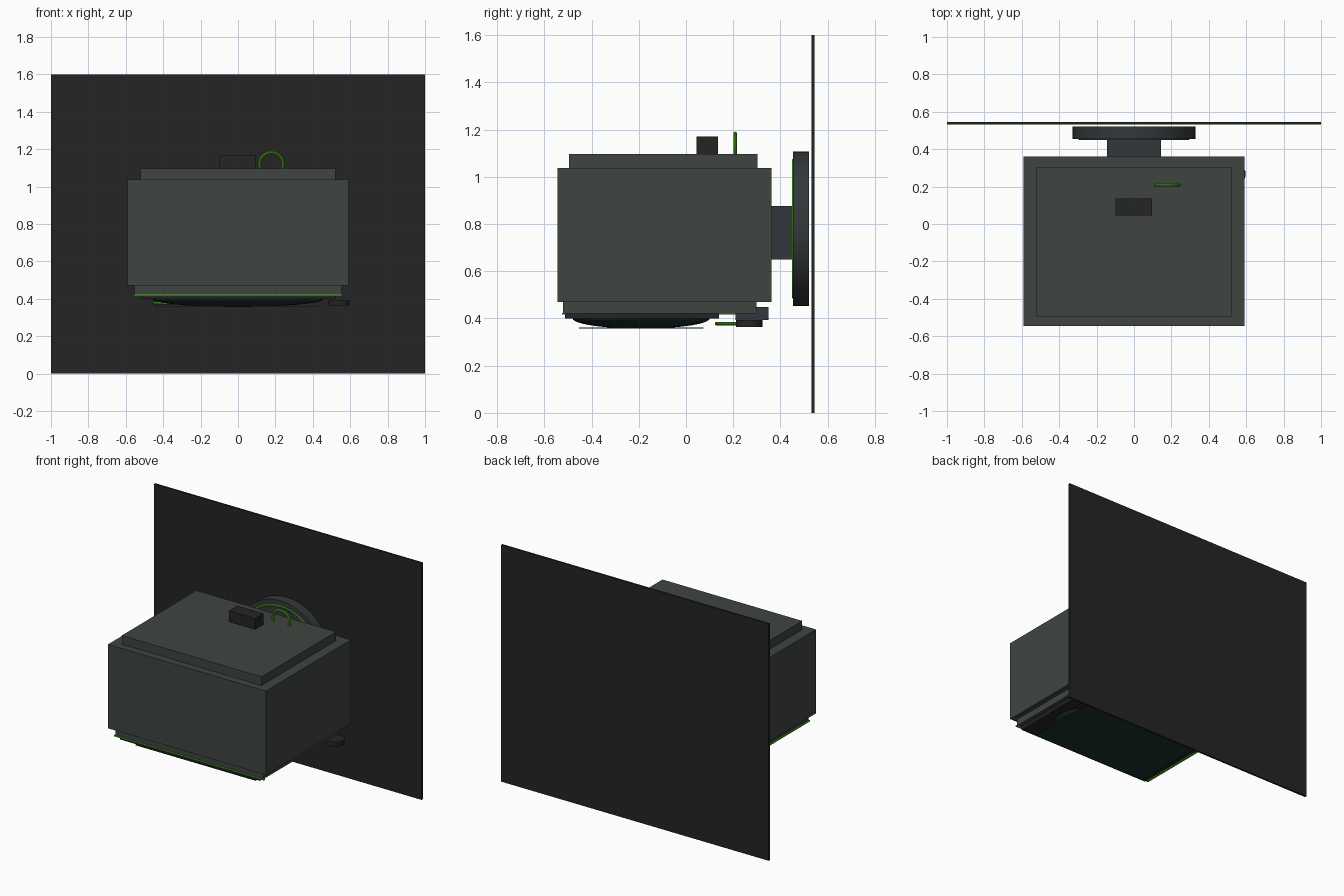
import bpy
from math import pi

if "Cube" in bpy.data.objects:
    bpy.data.objects.remove(bpy.data.objects["Cube"])


def mat(name, r, g, b):
    m = bpy.data.materials.new(name)
    m.diffuse_color = (r, g, b, 1)
    m.use_nodes = True
    m.node_tree.nodes["Principled BSDF"].inputs["Base Color"].default_value = m.diffuse_color
    return m


BODY = mat("dark_housing", 0.05, 0.06, 0.053)
STEEL = mat("dark_steel", 0.033, 0.039, 0.042)
BLACK = mat("black_trim", 0.018, 0.018, 0.018)
GLASS = mat("dark_glass", 0.012, 0.03, 0.028)
GREEN = mat("green_accent", 0.08, 0.5, 0.015)


def finish(name, m, smooth=False):
    o = bpy.context.object
    o.name = name
    o.data.materials.append(m)
    bpy.ops.object.transform_apply(location=False, rotation=True, scale=True)
    if smooth:
        bpy.ops.object.shade_smooth_by_angle()
    return o


def box(name, x, y, z, m):
    """Box from (min, max) pairs on each axis."""
    bpy.ops.mesh.primitive_cube_add(size=1, location=[(a + b) / 2 for a, b in (x, y, z)])
    bpy.context.object.scale = [b - a for a, b in (x, y, z)]
    return finish(name, m)


def cylinder(name, loc, r, depth, m, rot=(0, 0, 0)):
    bpy.ops.mesh.primitive_cylinder_add(vertices=48, radius=r, depth=depth, location=loc, rotation=rot)
    return finish(name, m, True)


def ring(name, loc, major, minor, m, rot=(0, 0, 0)):
    bpy.ops.mesh.primitive_torus_add(major_segments=48, minor_segments=10, major_radius=major,
                                     minor_radius=minor, location=loc, rotation=rot)
    return finish(name, m, True)


# Wall and round mount
box("wall_panel", (-1, 1), (0.532, 0.545), (0, 1.6), BLACK)
cylinder("mount_disc", (0, 0.487, 0.78), 0.328, 0.066, STEEL, (pi / 2, 0, 0))
ring("mount_ring", (0, 0.457, 0.78), 0.29, 0.008, GREEN, (pi / 2, 0, 0))
box("mount_neck", (-0.145, 0.145), (0.35, 0.465), (0.65, 0.877), STEEL)

# Housing
box("housing", (-0.59, 0.59), (-0.545, 0.362), (0.47, 1.037), BODY)
box("top_lid", (-0.522, 0.522), (-0.495, 0.302), (1.037, 1.096), BODY)
box("lower_skirt", (-0.553, 0.553), (-0.52, 0.298), (0.422, 0.47), BODY)

# Top fittings
box("top_block", (-0.1, 0.097), (0.045, 0.135), (1.096, 1.17), BLACK)
ring("top_ring", (0.178, 0.208, 1.12), 0.063, 0.008, GREEN, (pi / 2, 0, 0))

# Downward screen
box("screen_bezel", (-0.522, 0.522), (-0.512, 0.14), (0.4, 0.424), BLACK)
bpy.ops.mesh.primitive_uv_sphere_add(segments=48, ring_count=24, radius=1, location=(0, -0.19, 0.4))
bpy.context.object.scale = (0.46, 0.29, 0.043)
finish("glass_dome", GLASS, True)
box("glass_plate", (-0.45, 0.45), (-0.453, 0.074), (0.358, 0.362), GLASS)

# Accent strips under the skirt
box("front_strip", (-0.56, 0.56), (-0.525, -0.512), (0.416, 0.424), GREEN)
box("side_strip", (-0.56, -0.545), (-0.525, 0.298), (0.416, 0.424), GREEN)

# Rear underside fittings
box("rear_bar", (-0.5, 0.5), (0.21, 0.35), (0.394, 0.449), STEEL)
cylinder("knob", (0.541, 0.267, 0.379), 0.056, 0.03, BLACK)
ring("lower_ring", (-0.385, 0.195, 0.378), 0.065, 0.008, GREEN)
